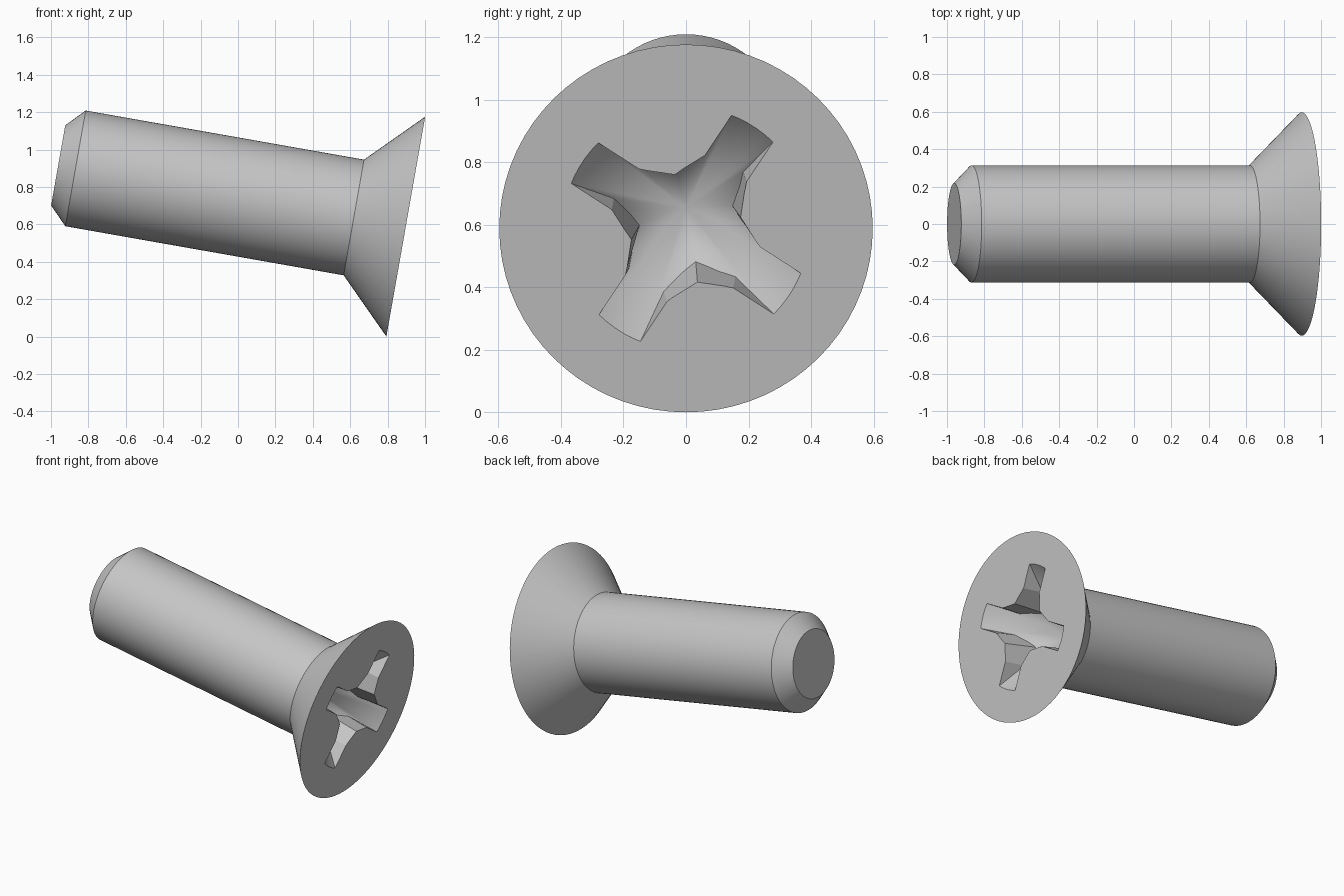
import bpy
import bmesh
from math import sin, cos, pi, radians
from mathutils import Matrix

if "Cube" in bpy.data.objects:
    bpy.data.objects.remove(bpy.data.objects["Cube"], do_unlink=True)

SIDES = 72
TILT = radians(10)
ROLL = radians(56.8)
LIFT = 0.05          # how far the cutters stand above the head face
DEPTH = 0.375        # recess depth
RIM = 0.395          # recess radius at the head face

steel = bpy.data.materials.new("steel grey")
steel.use_nodes = True
GREY = (0.56, 0.56, 0.56, 1)
steel.diffuse_color = GREY
steel.node_tree.nodes["Principled BSDF"].inputs["Base Color"].default_value = GREY


def loft(name, rings):
    """Closed solid through rings of 3D points; a single-point ring is an apex."""
    bm = bmesh.new()
    loops = [[bm.verts.new(p) for p in ring] for ring in rings]
    for a, b in zip(loops, loops[1:]):
        for i in range(len(a)):
            j = (i + 1) % len(a)
            bm.faces.new((a[i], a[j], b[0]) if len(b) == 1 else (a[i], a[j], b[j], b[i]))
    for ring in (loops[0], loops[-1]):
        if len(ring) > 1:
            bm.faces.new(ring)
    bmesh.ops.recalc_face_normals(bm, faces=bm.faces)
    mesh = bpy.data.meshes.new(name)
    bm.to_mesh(mesh)
    bm.free()
    mesh.materials.append(steel)
    obj = bpy.data.objects.new(name, mesh)
    bpy.context.collection.objects.link(obj)
    return obj


def circle(r, z):
    return [(r * cos(2 * pi * i / SIDES), r * sin(2 * pi * i / SIDES), z) for i in range(SIDES)]


def cross(z):
    """Four-armed outline with chamfered inner corners, narrowing with depth."""
    half = 0.079 + 0.085 * z
    corner = 0.126 + 0.08 * z
    quarter = [(0.5, half), (0.232, half), (corner, corner), (half, 0.232), (half, 0.5)]
    ring = []
    for k in range(4):
        turn = Matrix.Rotation(ROLL + k * pi / 2, 3, 'Z')
        ring += [turn @ Matrix.Translation((x, y, z)).translation for x, y in quarter]
    return ring


def cut(target, cutter, operation):
    bpy.context.view_layer.objects.active = target
    mod = target.modifiers.new("cut", 'BOOLEAN')
    mod.operation = operation
    mod.solver = 'EXACT'
    mod.object = cutter
    bpy.ops.object.modifier_apply(modifier=mod.name)
    bpy.data.objects.remove(cutter, do_unlink=True)


# Screw body: flat head, countersunk cone, shank, chamfered tip
screw = loft("countersunk_screw", [circle(0.597, 0), circle(0.314, -0.282),
                                   circle(0.314, -1.793), circle(0.218, -1.887)])

# Cross recess with a conical floor
recess = loft("recess_cutter", [cross(LIFT), cross(-0.42)])
floor = loft("recess_floor_cutter", [circle(RIM * (1 + LIFT / DEPTH), LIFT), [(0, 0, -DEPTH)]])
recess.hide_render = floor.hide_render = True
cut(recess, floor, 'INTERSECT')
cut(screw, recess, 'DIFFERENCE')

# Lay the screw down, resting on the head rim side with the tip raised
s, c = sin(TILT), cos(TILT)
screw.data.transform(Matrix(((0, s, c, 0.897), (1, 0, 0, 0), (0, c, -s, 0.588), (0, 0, 0, 1))))

bpy.ops.object.select_all(action='DESELECT')
screw.select_set(True)
bpy.context.view_layer.objects.active = screw
bpy.ops.object.shade_smooth_by_angle(angle=radians(20))
